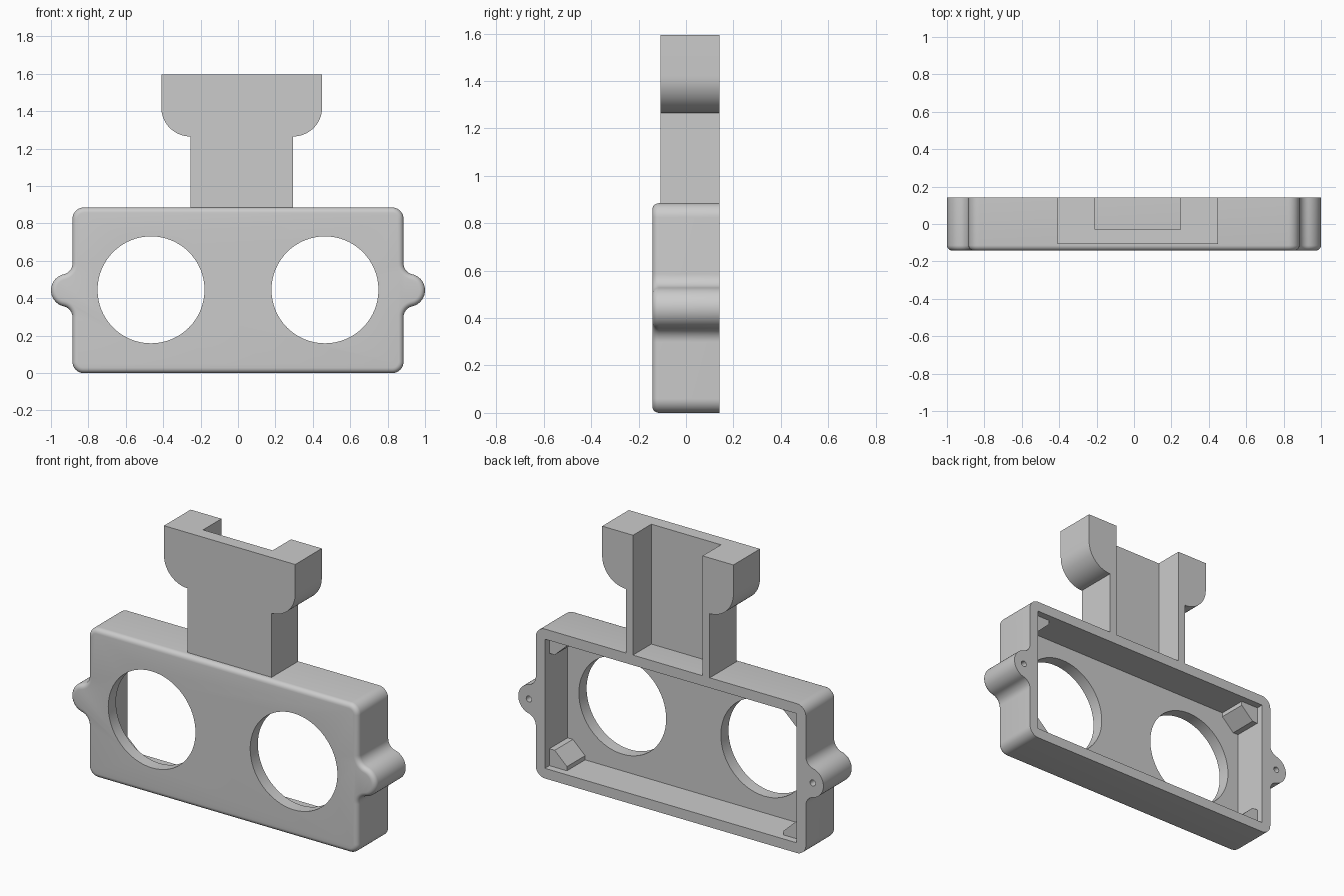
import bpy, bmesh
from math import cos, sin, radians
from mathutils import Matrix

cube = bpy.data.objects.get("Cube")
if cube:
    bpy.data.objects.remove(cube, do_unlink=True)

mat = bpy.data.materials.new("plain grey")
mat.use_nodes = True
GREY = (0.6, 0.6, 0.6, 1)
mat.diffuse_color = GREY
mat.node_tree.nodes["Principled BSDF"].inputs["Base Color"].default_value = GREY

FRONT, BACK = -0.142, 0.142
MID = 0.4425


def arc(cx, cz, r, a0, a1, n=10):
    angles = [radians(a0 + (a1 - a0) * i / n) for i in range(n + 1)]
    return [(cx + r * cos(a), cz + r * sin(a)) for a in angles]


def prism(name, outline, y0, y1, round_front=0):
    """Extrude an x-z outline from y0 to y1, optionally rounding the front rim."""
    bm = bmesh.new()
    face = bm.faces.new([bm.verts.new((x, y0, z)) for x, z in outline])
    ext = bmesh.ops.extrude_face_region(bm, geom=[face], use_keep_orig=True)
    moved = [v for v in ext["geom"] if isinstance(v, bmesh.types.BMVert)]
    bmesh.ops.translate(bm, verts=moved, vec=(0, y1 - y0, 0))
    bmesh.ops.recalc_face_normals(bm, faces=bm.faces)
    if round_front:
        rim = [e for e in bm.edges if all(abs(v.co.y - y0) < 1e-5 for v in e.verts)]
        bmesh.ops.bevel(bm, geom=rim, offset=round_front, segments=5,
                        profile=0.5, affect='EDGES')
    me = bpy.data.meshes.new(name)
    bm.to_mesh(me)
    bm.free()
    me.materials.append(mat)
    ob = bpy.data.objects.new(name, me)
    bpy.context.collection.objects.link(ob)
    return ob


def rect(x0, x1, z0, z1):
    return [(x0, z0), (x1, z0), (x1, z1), (x0, z1)]


def cut(ob, cutter):
    mod = ob.modifiers.new("cut", 'BOOLEAN')
    mod.operation, mod.solver, mod.object = 'DIFFERENCE', 'EXACT', cutter
    bpy.context.view_layer.objects.active = ob
    bpy.ops.object.modifier_apply(modifier=mod.name)
    bpy.data.objects.remove(cutter, do_unlink=True)


def smooth(ob):
    bpy.ops.object.select_all(action='DESELECT')
    ob.select_set(True)
    bpy.context.view_layer.objects.active = ob
    bpy.ops.object.shade_smooth_by_angle(angle=radians(30))


# Housing: rounded box with a filleted screw ear on each side
half = (arc(0.825, 0.06, 0.06, -90, 0)
        + arc(0.945, MID - 0.144, 0.06, 180, 103)
        + arc(0.912, MID, 0.088, -77, 77, 18)[1:-1]
        + arc(0.945, MID + 0.144, 0.06, 257, 180)
        + arc(0.825, 0.825, 0.06, 0, 90))
housing = prism("housing", half + [(-x, z) for x, z in reversed(half)],
                FRONT, BACK, 0.028)

# Open back cavity, two round openings and blind screw holes
cut(housing, prism("cavity", rect(-0.825, 0.825, 0.06, 0.825), -0.07, 0.3))
for s in (-1, 1):
    cut(housing, prism("opening", arc(s * 0.465, 0.445, 0.286, 0, 360, 64)[:-1], -0.3, 0.0))
    cut(housing, prism("screw_hole", arc(s * 0.93, MID, 0.018, 0, 360, 16)[:-1], -0.05, 0.3))
smooth(housing)

# Chamfered posts in the four cavity corners
post = [(0, 0), (0.115, 0), (0.115, 0.025), (0.035, 0.1), (0, 0.1)]
for sx, side in ((-1, "right"), (1, "left")):
    for sz, level in ((-1, "lower"), (1, "upper")):
        pts = [(sx * (0.825 - a), MID + sz * (0.3825 - b)) for a, b in post]
        prism(f"{level}_{side}_post", pts, -0.07, 0.1)

# Mounting bracket: stem with a wider rounded head, slightly off centre
CX = 0.02
side = ([(0.275, 0.885), (0.275, 1.265)]
        + arc(0.275, 1.42, 0.155, -83, 0, 14) + [(0.43, 1.595)])
bracket = prism("bracket", [(CX + x, z) for x, z in side]
                + [(CX - x, z) for x, z in reversed(side)], -0.107, BACK)
cut(bracket, prism("slot", rect(CX - 0.228, CX + 0.228, 0.7, 1.8), -0.03, 0.3))
smooth(bracket)
